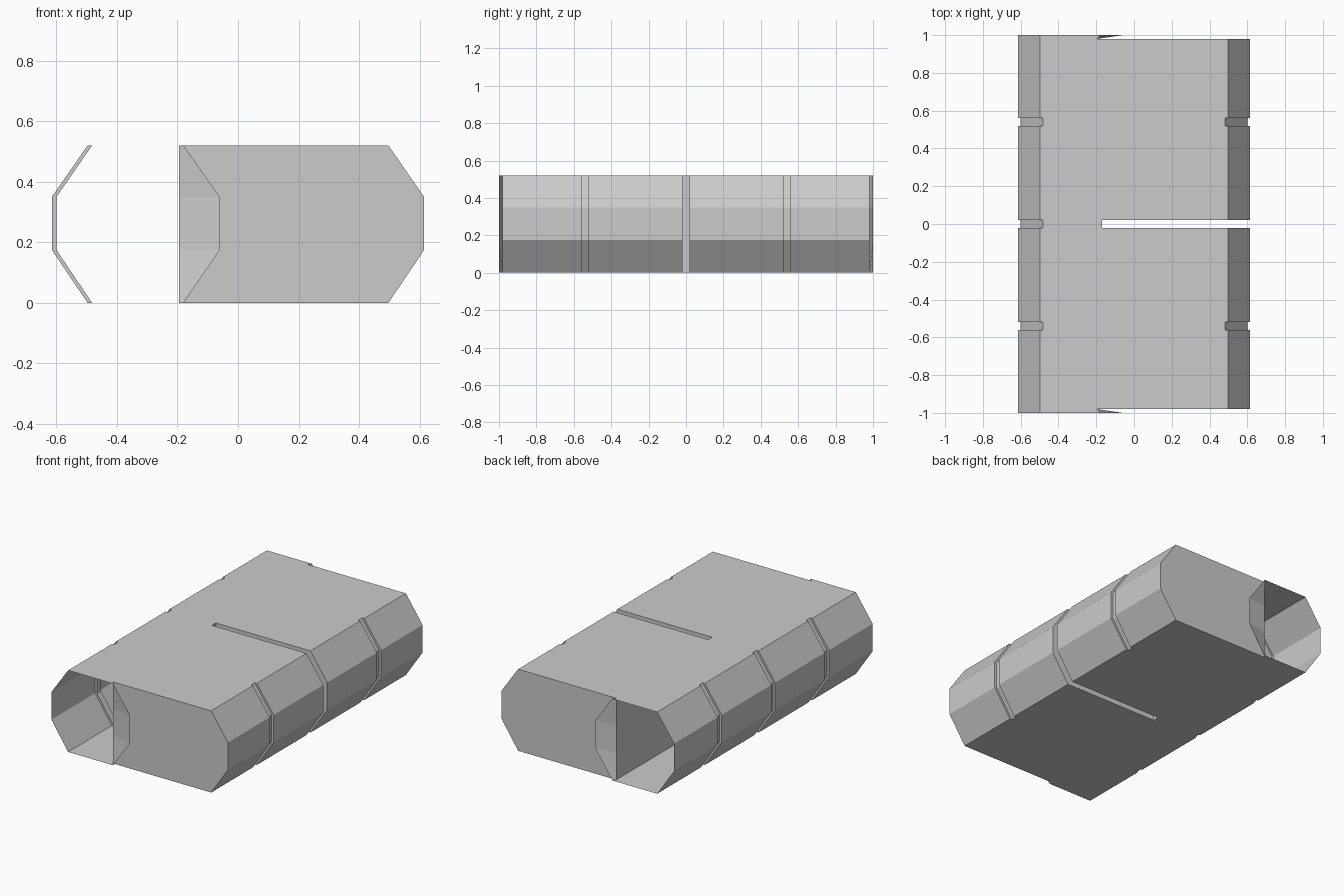
import bpy, bmesh

if "Cube" in bpy.data.objects:
    bpy.data.objects.remove(bpy.data.objects["Cube"])

H = 0.52
PROFILE = [(0.497, 0.0), (0.615, 0.175), (0.615, 0.35), (0.497, H)]
GROOVE = 0.015          # depth of the side grooves
WALL_X = -0.195         # wall between open passage and closed boxes
SLOT_X = -0.17          # inner end of the central slot


def make(name, faces):
    bm = bmesh.new()
    for f in faces:
        bm.faces.new([bm.verts.new(p) for p in f])
    bmesh.ops.remove_doubles(bm, verts=bm.verts, dist=1e-4)
    bmesh.ops.recalc_face_normals(bm, faces=bm.faces)
    me = bpy.data.meshes.new(name)
    bm.to_mesh(me)
    bm.free()
    ob = bpy.data.objects.new(name, me)
    bpy.context.collection.objects.link(ob)
    return ob


def ring(sign, y, inset):
    return [(sign * (x - inset), y, z) for x, z in PROFILE]


def loft(a, b):
    return [(a[i], a[i + 1], b[i + 1], b[i]) for i in range(len(a) - 1)]


def side(sign, spans):
    faces, last = [], None
    for y0, y1, inset in spans:
        a, b = ring(sign, y0, inset), ring(sign, y1, inset)
        if last and last[0][1] == y0:
            faces += loft(last, a)      # step into or out of a groove
        faces += loft(a, b)
        last = b
    return faces


# Faceted long sides with grooves
left = [(-1, -.56, 0), (-.56, -.52, GROOVE), (-.52, -.02, 0), (-.02, .02, GROOVE),
        (.02, .52, 0), (.52, .56, GROOVE), (.56, 1, 0)]
right = [(-.98, -.56, 0), (-.56, -.52, GROOVE), (-.52, -.02, 0),
         (.02, .52, 0), (.52, .56, GROOVE), (.56, .98, 0)]
make("left_side", side(-1, left))
make("right_side", side(1, right))

# Top and bottom sheets, stopping short at grooves and slot
e = PROFILE[0][0]
strips = [(-.98, -.56, 0, e), (-.56, -.52, GROOVE, e - GROOVE), (-.52, -.02, 0, e),
          (-.02, .02, GROOVE, SLOT_X), (.02, .52, 0, e),
          (.52, .56, GROOVE, e - GROOVE), (.56, .98, 0, e)]
for name, z in (("bottom_sheet", 0), ("top_sheet", H)):
    faces = [[(g - e, a, z), (xr, a, z), (xr, b, z), (g - e, b, z)]
             for a, b, g, xr in strips]
    for s in (-1, 1):
        faces.append([(-e, .98 * s, z), (WALL_X, .98 * s, z), (-.18, s, z), (-e, s, z)])
    make(name, faces)

# End caps, slot walls and flared lips beside the open passage
for s, tag in ((-1, "front"), (1, "back")):
    for part, y, x in (("end_cap", .98, WALL_X), ("slot_wall", .02, SLOT_X)):
        make(f"{tag}_{part}", [[(x, s * y, 0)] + ring(1, s * y, 0) + [(x, s * y, H)]])
    hinge = [(WALL_X, .98 * s, z) for _, z in PROFILE]
    rim = [(x, s, z) for x, (_, z) in zip((-.18, -.06, -.06, -.18), PROFILE)]
    make(f"{tag}_lip", loft(hinge, rim))

# Wall along the passage and inner end of the slot
for name, x, y in (("passage_wall", WALL_X, .98), ("slot_end", SLOT_X, .02)):
    make(name, [[(x, -y, 0), (x, y, 0), (x, y, H), (x, -y, H)]])
